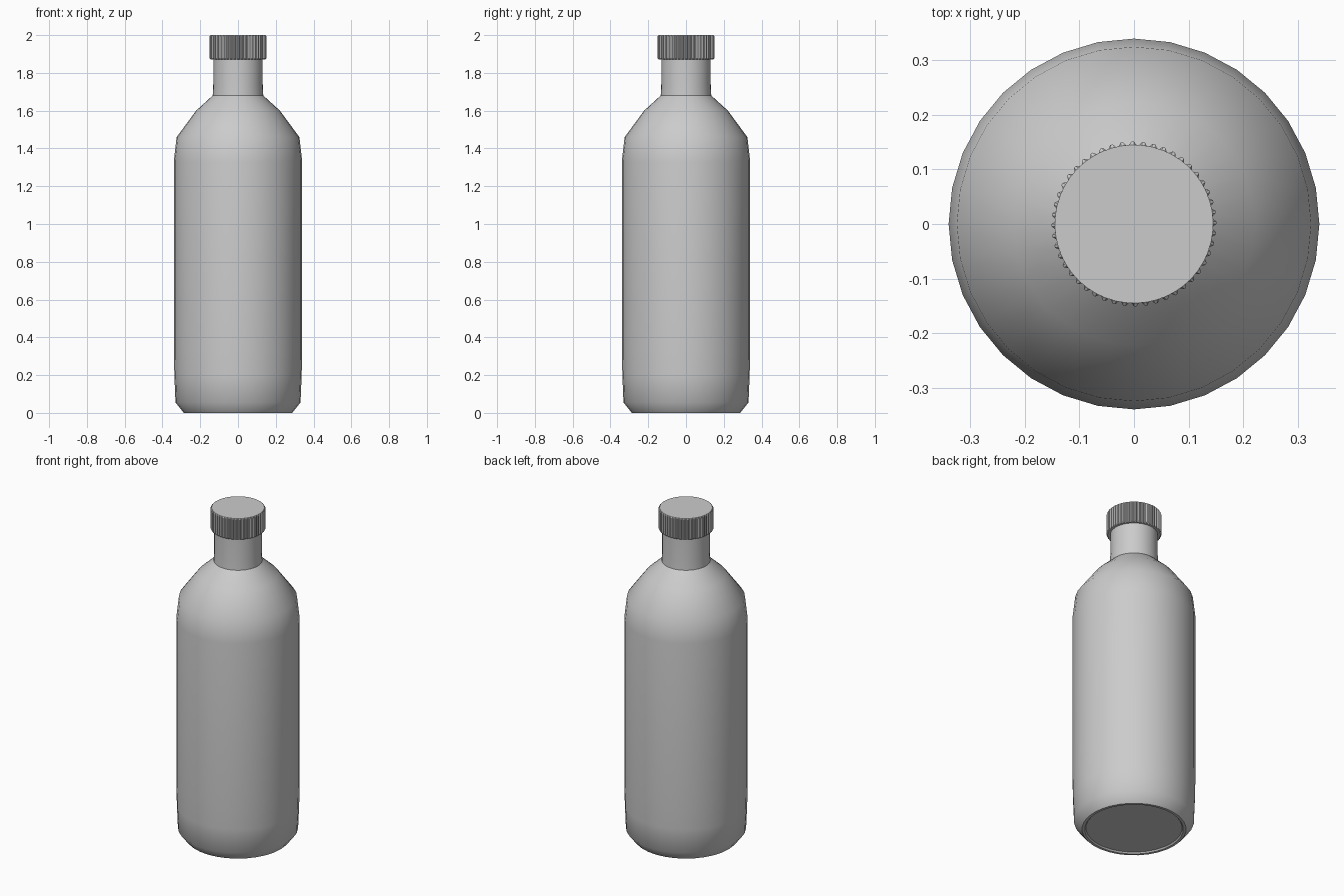
import bpy, bmesh, math

if "Cube" in bpy.data.objects:
    bpy.data.objects.remove(bpy.data.objects["Cube"])

SIDES = 32
RIBS = 48


def ring(bm, z, radius, count):
    """Ring of vertices; radius is a function of the vertex index."""
    return [bm.verts.new((radius(i) * math.cos(2 * math.pi * i / count),
                          radius(i) * math.sin(2 * math.pi * i / count), z))
            for i in range(count)]


def skin(name, rings, angle):
    """Bridge stacked rings, cap both ends and smooth by angle."""
    bm = bmesh.new()
    loops = [ring(bm, *r) for r in rings]
    for a, b in zip(loops, loops[1:]):
        n = len(a)
        for i in range(n):
            j = (i + 1) % n
            bm.faces.new((a[i], a[j], b[j], b[i]))
    bm.faces.new(loops[0][::-1])
    bm.faces.new(loops[-1])
    bmesh.ops.recalc_face_normals(bm, faces=bm.faces)
    mesh = bpy.data.meshes.new(name)
    bm.to_mesh(mesh)
    bm.free()
    obj = bpy.data.objects.new(name, mesh)
    bpy.context.collection.objects.link(obj)
    bpy.ops.object.select_all(action='DESELECT')
    obj.select_set(True)
    bpy.context.view_layer.objects.active = obj
    bpy.ops.object.shade_smooth_by_angle(angle=math.radians(angle))
    return obj


# Bottle body: slightly recessed base, straight wall, shoulder and neck
profile = [(0.265, 0.008), (0.272, 0.0), (0.287, 0.0), (0.331, 0.055),
           (0.337, 0.20), (0.34, 0.34), (0.34, 1.33), (0.325, 1.46),
           (0.222, 1.60), (0.134, 1.68), (0.131, 1.74), (0.131, 1.90)]
skin("bottle_body", [(z, lambda i, r=r: r, SIDES) for r, z in profile], 40)


# Screw cap: ribbed side wall with plain rims top and bottom
def ribbed(i):
    return 0.151 if i % 4 < 2 else 0.145


def plain(i):
    return 0.145


n = RIBS * 4
skin("screw_cap", [(1.872, plain, n), (1.876, ribbed, n),
                   (1.995, ribbed, n), (2.0, plain, n)], 30)
